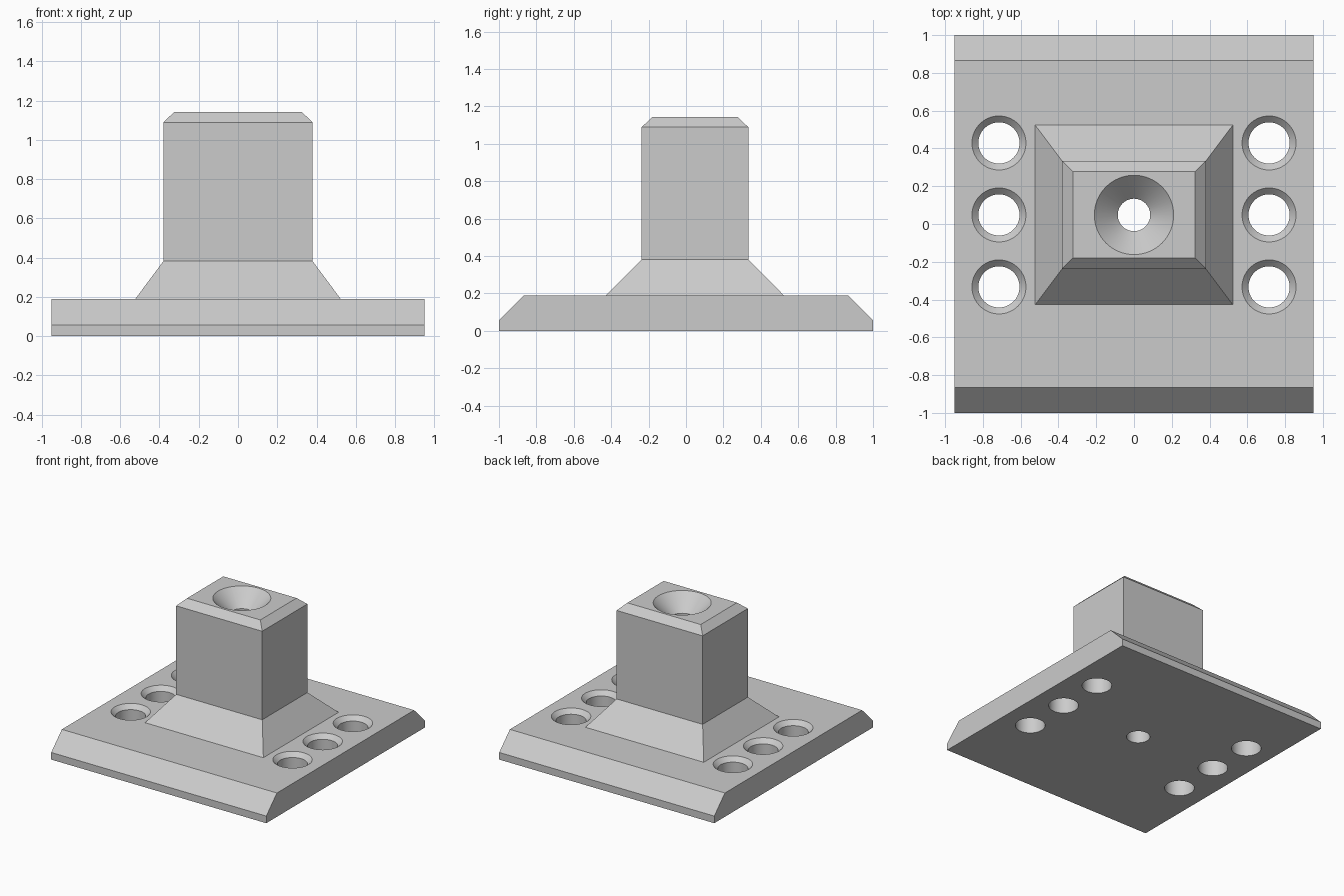
import bpy
import bmesh
from math import cos, sin, tau

old = bpy.data.objects.get("Cube")
if old:
    bpy.data.objects.remove(old, do_unlink=True)

# Single grey material
grey = bpy.data.materials.new("plain grey")
grey.use_nodes = True
GREY = (0.6, 0.6, 0.6, 1)
grey.diffuse_color = GREY
grey.node_tree.nodes["Principled BSDF"].inputs["Base Color"].default_value = GREY


def loft(bm, rings):
    """Skin a closed solid through rings with equal point counts."""
    loops = [[bm.verts.new(p) for p in ring] for ring in rings]
    for a, b in zip(loops, loops[1:]):
        for i in range(len(a)):
            j = (i + 1) % len(a)
            bm.faces.new((a[i], a[j], b[j], b[i]))
    bm.faces.new(loops[0][::-1])
    bm.faces.new(loops[-1])


def make_object(name, solids):
    bm = bmesh.new()
    for rings in solids:
        loft(bm, rings)
    bmesh.ops.recalc_face_normals(bm, faces=bm.faces)
    mesh = bpy.data.meshes.new(name)
    bm.to_mesh(mesh)
    bm.free()
    mesh.materials.append(grey)
    obj = bpy.data.objects.new(name, mesh)
    bpy.context.collection.objects.link(obj)
    return obj


def rectangle(cy, hx, hy, z):
    return [(sx * hx, cy + sy * hy, z)
            for sx, sy in ((-1, -1), (1, -1), (1, 1), (-1, 1))]


def circle(cx, cy, r, z, sides=64):
    return [(cx + r * cos(tau * i / sides), cy + r * sin(tau * i / sides), z)
            for i in range(sides)]


def countersunk(cx, cy, r, rim, top):
    """Drill with a 45 degree countersink whose rim lies at height top."""
    over = 0.03
    return [circle(cx, cy, r, -0.1),
            circle(cx, cy, r, top - (rim - r)),
            circle(cx, cy, rim + over, top + over)]


PLATE_TOP, POST_TOP, POST_Y = 0.19, 1.143, 0.048

# Base plate with sloped front and back edges
profile = [(-1, 0), (1, 0), (1, 0.057), (0.866, PLATE_TOP),
           (-0.866, PLATE_TOP), (-1, 0.057)]
base = make_object("mounting_base", [
    [[(x, y, z) for y, z in profile] for x in (-0.95, 0.95)]])

# Post with flared foot and chamfered top, sunk into the plate
post = make_object("post", [[
    rectangle(POST_Y, 0.523, 0.475, 0.1),
    rectangle(POST_Y, 0.523, 0.475, PLATE_TOP),
    rectangle(POST_Y, 0.38, 0.285, 0.382),
    rectangle(POST_Y, 0.38, 0.285, 1.089),
    rectangle(POST_Y, 0.324, 0.229, POST_TOP)]])

# Centre bore and two rows of screw holes
drills = [countersunk(0, POST_Y, 0.086, 0.21, POST_TOP)]
for x in (-0.715, 0.715):
    for row in (-1, 0, 1):
        drills.append(countersunk(x, POST_Y + row * 0.381, 0.109, 0.143, PLATE_TOP))
holes = make_object("hole_cutters", drills)

# Join the post to the plate, then drill
bpy.context.view_layer.objects.active = base
base.select_set(True)
for tool, operation in ((post, 'UNION'), (holes, 'DIFFERENCE')):
    tool.hide_render = True
    mod = base.modifiers.new(tool.name, 'BOOLEAN')
    mod.operation = operation
    mod.solver = 'EXACT'
    mod.object = tool
    bpy.ops.object.modifier_apply(modifier=mod.name)
    bpy.data.objects.remove(tool, do_unlink=True)

bpy.ops.object.shade_smooth_by_angle()
